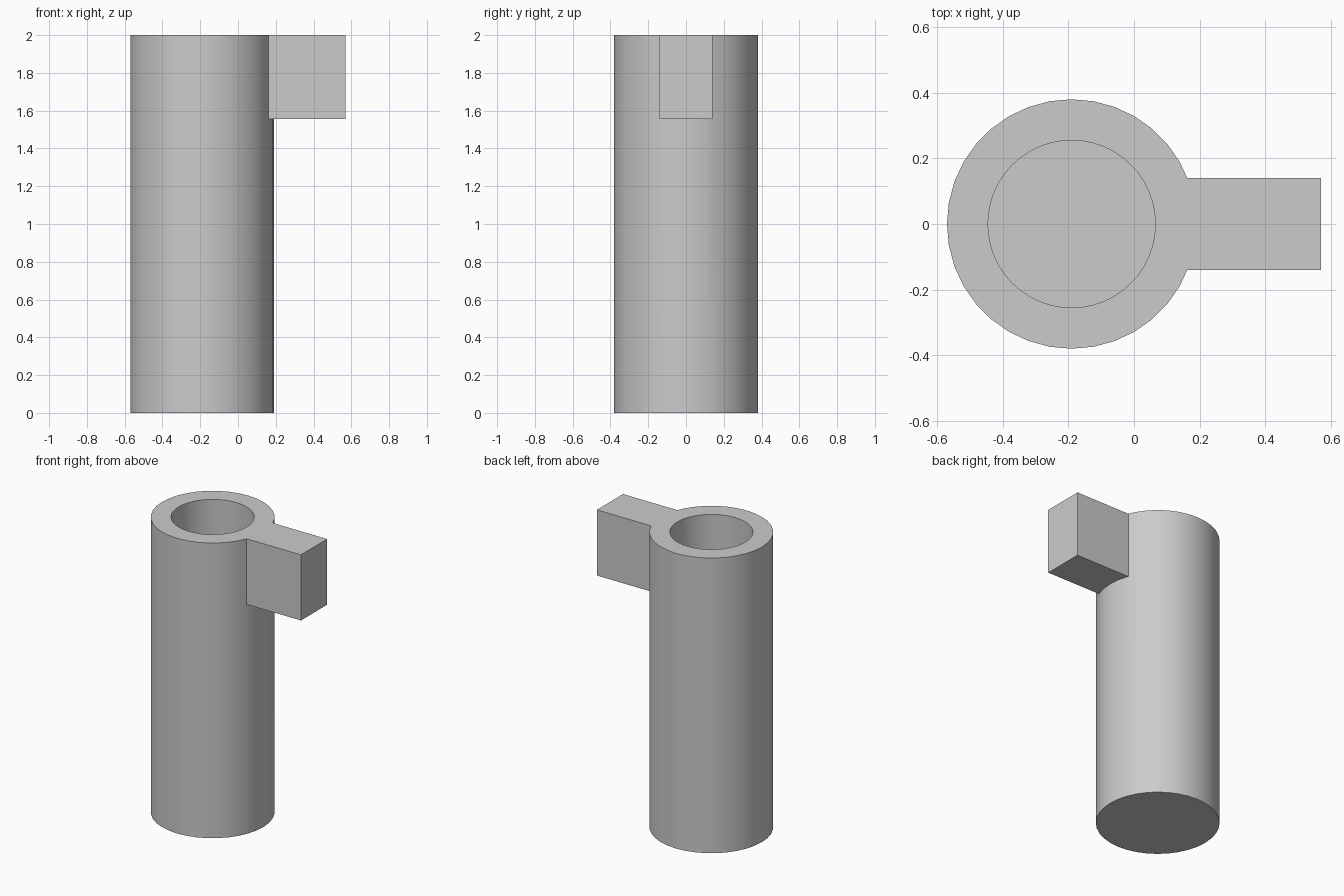
import bpy, bmesh, math
from mathutils import Matrix

if "Cube" in bpy.data.objects:
    bpy.data.objects.remove(bpy.data.objects["Cube"], do_unlink=True)

HEIGHT = 2.0
OUTER, INNER = 0.38, 0.255
AXIS_X = -0.19
FLOOR = 0.125
ARM_START, ARM_END, ARM_HALF, ARM_BOTTOM = 0.1, 0.57, 0.14, 1.555

grey = bpy.data.materials.new("light grey")
grey.use_nodes = True
colour = (0.6, 0.6, 0.6, 1)
grey.diffuse_color = colour
grey.node_tree.nodes["Principled BSDF"].inputs["Base Color"].default_value = colour


def add_object(name, bm):
    mesh = bpy.data.meshes.new(name)
    bm.to_mesh(mesh)
    bm.free()
    mesh.materials.append(grey)
    obj = bpy.data.objects.new(name, mesh)
    bpy.context.collection.objects.link(obj)
    return obj


def cylinder(name, radius, bottom, top, sides):
    bm = bmesh.new()
    bmesh.ops.create_cone(bm, cap_ends=True, segments=sides, radius1=radius, radius2=radius,
                          depth=top - bottom,
                          matrix=Matrix.Translation((AXIS_X, 0, (top + bottom) / 2)))
    return add_object(name, bm)


def boolean(target, tool, operation):
    mod = target.modifiers.new(operation.lower(), "BOOLEAN")
    mod.object = tool
    mod.operation = operation
    mod.solver = "EXACT"
    bpy.ops.object.select_all(action="DESELECT")
    target.select_set(True)
    bpy.context.view_layer.objects.active = target
    bpy.ops.object.modifier_apply(modifier=mod.name)
    bpy.data.objects.remove(tool, do_unlink=True)


# Tall tube with a closed floor
tube = cylinder("tube_with_arm", OUTER, 0, HEIGHT, 36)

# Side arm flush with the rim, rooted inside the wall
bm = bmesh.new()
bmesh.ops.create_cube(bm, size=1)
bmesh.ops.scale(bm, verts=bm.verts, vec=(ARM_END - ARM_START, 2 * ARM_HALF, HEIGHT - ARM_BOTTOM))
bmesh.ops.translate(bm, verts=bm.verts,
                    vec=((ARM_START + ARM_END) / 2, 0, (HEIGHT + ARM_BOTTOM) / 2))
boolean(tube, add_object("side_arm", bm), "UNION")

# Round bore open at the top
boolean(tube, cylinder("bore_cutter", INNER, FLOOR, HEIGHT + 0.2, 48), "DIFFERENCE")

# Smooth walls, crisp rims
tube.select_set(True)
bpy.context.view_layer.objects.active = tube
bpy.ops.object.shade_smooth_by_angle(angle=math.radians(20))
